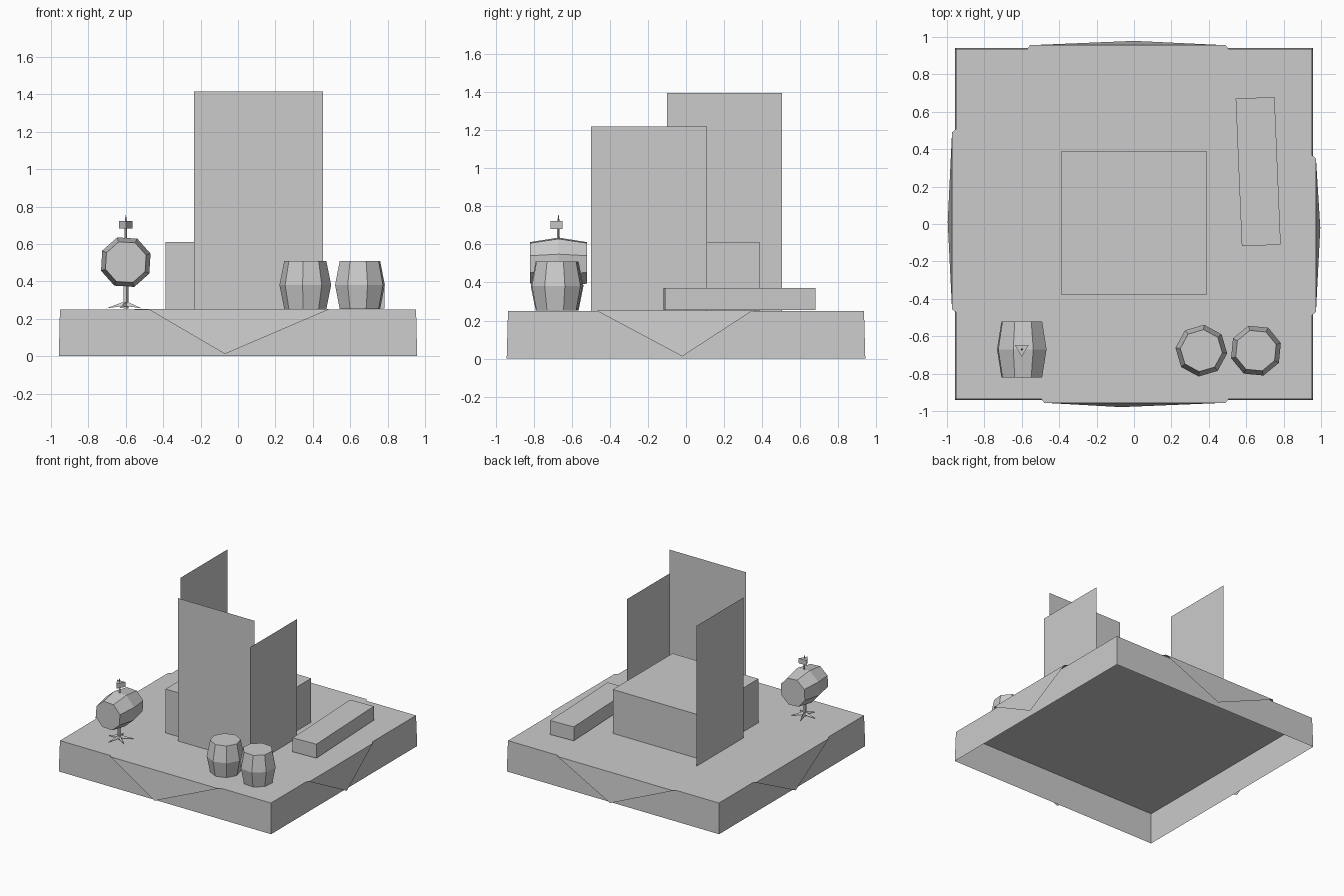
import bpy, bmesh
from math import cos, sin, pi, radians
from mathutils import Matrix, Vector

if "Cube" in bpy.data.objects:
    bpy.data.objects.remove(bpy.data.objects["Cube"])


def finish(name, bm, matrix=None):
    if matrix:
        bm.transform(matrix)
    mesh = bpy.data.meshes.new(name)
    bm.to_mesh(mesh)
    bm.free()
    obj = bpy.data.objects.new(name, mesh)
    bpy.context.collection.objects.link(obj)
    return obj


def lathe(name, rings, sides, matrix, phase=0.0):
    """Closed solid from (radius, z) rings."""
    bm = bmesh.new()
    loops = []
    for r, z in rings:
        loops.append([bm.verts.new((r * cos(phase + 2 * pi * i / sides),
                                    r * sin(phase + 2 * pi * i / sides), z))
                      for i in range(sides)])
    for a, b in zip(loops, loops[1:]):
        for i in range(sides):
            j = (i + 1) % sides
            bm.faces.new((a[i], a[j], b[j], b[i]))
    bm.faces.new(loops[0][::-1])
    bm.faces.new(loops[-1])
    return finish(name, bm, matrix)


def box(name, center, size, rot=0.0):
    bm = bmesh.new()
    bmesh.ops.create_cube(bm, size=1)
    m = (Matrix.Translation(center) @ Matrix.Rotation(rot, 4, 'Z')
         @ Matrix.Diagonal((*size, 1)))
    return finish(name, bm, m)


def polys(name, faces, matrix=None):
    bm = bmesh.new()
    for f in faces:
        bm.faces.new([bm.verts.new(p) for p in f])
    bmesh.ops.remove_doubles(bm, verts=bm.verts[:], dist=1e-5)
    return finish(name, bm, matrix)


TOP = 0.25

# Open-bottomed, slightly tapered platform
bm = bmesh.new()
bmesh.ops.create_cube(bm, size=2)
for v in bm.verts:
    low = v.co.z < 0
    v.co = Vector((v.co.x * (0.958 if low else 0.952),
                   v.co.y * (0.942 if low else 0.935), 0 if low else TOP))
bottom = [f for f in bm.faces if f.normal.z < -0.5 or all(v.co.z < 0.01 for v in f.verts)]
bmesh.ops.delete(bm, geom=bottom, context='FACES_ONLY')
finish("platform", bm)

# Cloth corners folded over each side: name, turn, start, end, tip, edge distance
for side, turn, s0, s1, tip, edge in (("front", 0, -0.48, 0.49, -0.07, 0.935),
                                      ("right", 90, -0.47, 0.35, -0.02, 0.952),
                                      ("back", 180, -0.49, 0.555, 0.0, 0.935),
                                      ("left", 270, -0.49, 0.455, -0.01, 0.952)):
    d, z = edge + 0.021, TOP + 0.002
    a, b = (s0, -d, z), (s1, -d, z)
    polys("cloth_corner_" + side, [
        ((s0 - 0.025, -edge + 0.01, z), a, b, (s1 + 0.025, -edge + 0.01, z)),
        (a, (tip, -edge - 0.044, 0.012), b)],
        Matrix.Rotation(radians(turn), 4, 'Z'))

# Central block
box("center_block", (0, 0.005, 0.431), (0.775, 0.77, 0.358))

# Upright sheets around the block
for name, p, q, h in (("front_panel", (-0.235, -0.44), (0.455, -0.44), 1.415),
                      ("right_panel", (0.457, -0.5), (0.457, 0.11), 1.22),
                      ("left_panel", (-0.447, 0.505), (-0.447, -0.1), 1.395)):
    polys(name, [((*p, TOP), (*q, TOP), (*q, h), (*p, h))])

# Long low box
box("bench", (0.664, 0.28, 0.313), (0.208, 0.79, 0.114), radians(2.4))

# Standing barrels
for name, x, phase in (("barrel_a", 0.36, -6), ("barrel_b", 0.652, 17)):
    lathe(name, ((0.113, -0.129), (0.139, 0), (0.113, 0.129)), 8,
          Matrix.Translation((x, -0.677, 0.381)), radians(phase))

# Keg lying along y on its stand
KX, KY = -0.6, -0.67
lathe("keg", ((0.115, -0.15), (0.14, 0), (0.115, 0.15)), 8,
      Matrix.Translation((KX, KY, 0.503)) @ Matrix.Rotation(radians(90), 4, 'X'),
      radians(19))

# Stand: post and splayed feet
lathe("stand_post", ((0.014, 0.255), (0.014, 0.39)), 5, Matrix.Translation((KX, KY, 0)))
for i in range(5):
    polys("stand_foot_%d" % (i + 1), [
        ((0, -0.014, 0.27), (0.105, 0, 0.256), (0, 0, 0.295)),
        ((0, 0.014, 0.27), (0, 0, 0.295), (0.105, 0, 0.256)),
        ((0, 0.014, 0.27), (0.105, 0, 0.256), (0, -0.014, 0.27))],
        Matrix.Translation((KX, KY, 0)) @ Matrix.Rotation(radians(72 * i + 36), 4, 'Z'))

# Spike with a small triangular handle above the keg
lathe("tap_spike", ((0.007, 0.62), (0.006, 0.72), (0.001, 0.755)), 4,
      Matrix.Translation((KX, KY, 0)))
lathe("tap_handle", ((0.042, 0.682), (0.042, 0.722)), 3,
      Matrix.Translation((KX, KY + 0.001, 0)), radians(-90))
